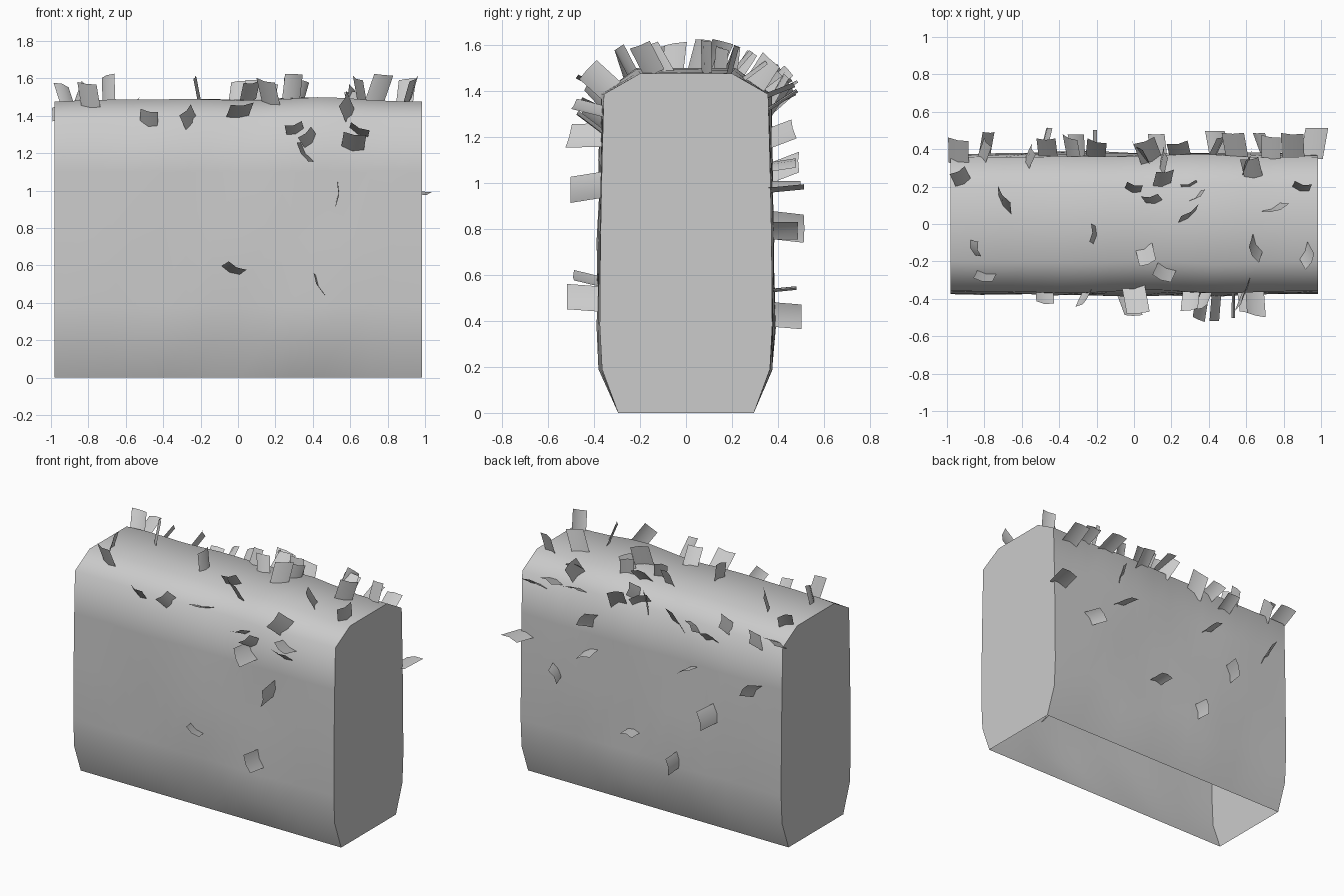
import bpy
import bmesh
import random
from math import sin, cos, radians, pi
from mathutils import Vector, Matrix

random.seed(4)
cube = bpy.data.objects.get("Cube")
if cube:
    bpy.data.objects.remove(cube, do_unlink=True)

grey = bpy.data.materials.new("hedge grey")
grey.use_nodes = True
colour = (0.6, 0.6, 0.6, 1)
grey.diffuse_color = colour
grey.node_tree.nodes["Principled BSDF"].inputs["Base Color"].default_value = colour


def finish(bm, name, smooth):
    mesh = bpy.data.meshes.new(name)
    bm.to_mesh(mesh)
    bm.free()
    for face in mesh.polygons:
        face.use_smooth = smooth
    mesh.materials.append(grey)
    obj = bpy.data.objects.new(name, mesh)
    bpy.context.collection.objects.link(obj)
    return obj


# Half cross-section of the hedge, from the ground up to the top edge
half = [(.295, 0), (.365, .19), (.375, .38), (.372, .75), (.365, 1.1), (.357, 1.385), (.2, 1.475)]
section = [(-y, z) for y, z in half] + [(y, z) for y, z in reversed(half)]
left_end, right_end = .985, -.98


def ripple(x, y, z):
    return .006 * sin(5 * x + 4 * z + 3 * y) + .005 * sin(9 * x - 6 * z + y)


# Clipped foliage: a gently uneven smooth shell, open underneath
bm = bmesh.new()
columns = 14
rings = []
for i in range(columns + 1):
    t = i / columns
    x = right_end + (left_end - right_end) * t
    swell = min(1, 4 * t, 4 * (1 - t))
    ring = []
    for y, z in section:
        push = swell * (.006 + ripple(x, y, z)) if z > 0 else 0
        side = 1 if y > 0 else -1
        lift = push + swell * .008 if z > 1.4 else 0
        ring.append(bm.verts.new((x, y + side * push, z + lift)))
    rings.append(ring)
for a, b in zip(rings, rings[1:]):
    for j in range(len(section) - 1):
        bm.faces.new((a[j], b[j], b[j + 1], a[j + 1]))
finish(bm, "hedge_shell", True)

# Flat ends
for name, x in (("left_end", left_end), ("right_end", right_end)):
    bm = bmesh.new()
    points = section if x > 0 else section[::-1]
    bm.faces.new([bm.verts.new((x, y, z)) for y, z in points])
    finish(bm, name, False)


# Leaves: small cards, creased along the middle, growing out of the shell
def surface_y(z):
    for (y0, z0), (y1, z1) in zip(half, half[1:]):
        if z <= z1:
            return y0 + (y1 - y0) * (z - z0) / (z1 - z0)
    return half[-1][0]


def surface_z(y):
    return 1.49 - max(0, abs(y) - .2) * .57


def add_leaf(bm, root, across, size):
    out = Vector((0, root.y, max(0, root.z - 1.1))).normalized()
    across = (across - out * across.dot(out)).normalized()
    side = out.cross(across)
    lean = Matrix.Rotation(radians(random.uniform(-25, 25)), 3, across)
    out, side = lean @ out, lean @ side
    width, length = .055 * size, .13 * size
    skew = random.uniform(-.25, .25)
    rows = []
    for reach in (-.02, length):
        rows.append([bm.verts.new(root + out * reach + across * (k * width + skew * reach)
                                  + side * (.012 * abs(k))) for k in (-1, 0, 1)])
    for k in (0, 1):
        bm.faces.new((rows[0][k], rows[0][k + 1], rows[1][k + 1], rows[1][k]))


# Each entry: position along the hedge, height or depth, turn in degrees
front = [(-.48, 1.33, -15), (-.24, 1.35, 55), (0, 1.39, 10), (.31, 1.3, 20),
         (.4, 1.25, 45), (.36, 1.2, -60), (.61, 1.4, 75), (.64, 1.3, -30),
         (.61, 1.21, -8), (.54, .99, 85), (-.05, .56, -25), (.43, .49, -65)]
back = [(.95, .98, 10), (.85, 1.33, 5), (.46, 1, -20), (.7, .8, 50), (.13, .54, 5),
        (-.22, .43, 80), (-.5, .82, 75), (-.3, 1.08, -25), (-.46, 1.3, 0),
        (-.79, 1.05, -55), (-.82, 1.38, 70), (-.94, 1.4, 20), (-.33, 1.36, 40),
        (-.21, 1.33, 30), (.25, 1.35, -20), (.43, 1.2, -60), (.04, 1.39, 60),
        (.55, 1.38, 0), (.73, 1.39, 15), (.1, 1.4, -35), (-.58, 1.4, 80)]
top = [(-.91, .22, 35), (-.7, .1, -55), (-.87, -.13, -80), (-.79, -.27, -15),
       (-.2, -.06, 85), (-.01, .17, -15), (.06, -.14, 25), (.11, .11, 10),
       (.15, .2, 10), (.17, -.24, -30), (.14, .3, -80), (.3, .2, 20), (.33, .14, 45),
       (.29, .03, 35), (.65, -.11, -60), (.64, .25, 10), (.74, .08, 25),
       (.89, .18, -15), (.92, -.15, 65), (.61, .3, 75)]

bm = bmesh.new()
for side, leaves in ((-1, front), (1, back)):
    for x, z, turn in leaves:
        a = radians(turn)
        add_leaf(bm, Vector((x, side * surface_y(z), z)), Vector((cos(a), 0, sin(a))),
                 random.uniform(.8, 1.15))
for x, y, turn in top:
    a = radians(turn)
    add_leaf(bm, Vector((x, y, surface_z(y))), Vector((cos(a), sin(a), 0)),
             random.uniform(.75, 1.05))
finish(bm, "loose_leaves", True)
